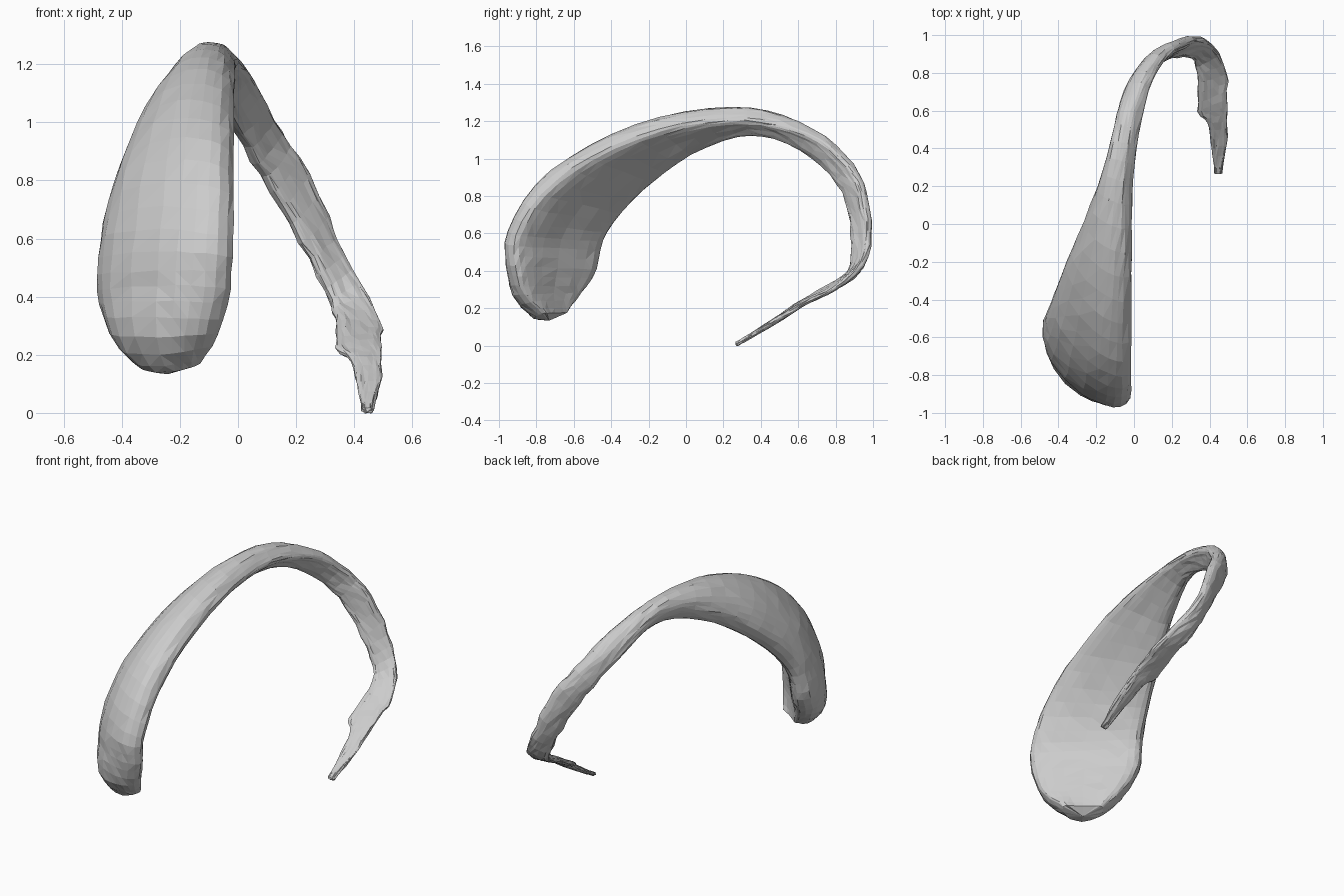
import bpy, bmesh, math, random
from mathutils import Vector

if "Cube" in bpy.data.objects:
    bpy.data.objects.remove(bpy.data.objects["Cube"])

random.seed(4)
SIDES, STEPS = 24, 3

# Stations along the arch: outer edge xyz, inner edge xyz, half thickness
STATIONS = [
    (-.14, -.78, .165, -.32, -.65, .17, .05),
    (-.085, -.89, .27, -.41, -.58, .28, .085),
    (-.05, -.935, .43, -.45, -.50, .41, .09),
    (-.04, -.93, .60, -.44, -.46, .57, .09),
    (-.035, -.79, .83, -.40, -.36, .73, .09),
    (-.035, -.52, 1.03, -.33, -.18, .90, .085),
    (-.03, -.15, 1.18, -.24, .03, 1.045, .075),
    (-.025, .22, 1.235, -.14, .28, 1.14, .065),
    (.01, .5, 1.205, -.08, .48, 1.125, .058),
    (.065, .73, 1.11, -.03, .68, 1.01, .045),
    (.14, .88, .97, .06, .82, .86, .04),
    (.24, .95, .82, .15, .88, .71, .032),
    (.335, .985, .60, .25, .89, .53, .028),
    (.42, .94, .44, .32, .87, .38, .024),
    (.495, .80, .31, .335, .75, .31, .018),
    (.49, .67, .25, .34, .60, .225, .016),
    (.492, .55, .18, .39, .54, .18, .016),
    (.488, .42, .1, .412, .42, .1, .014),
    (.465, .27, .01, .425, .27, .01, .01),
]


def spline(a, b, c, d, t):
    """Catmull-Rom value between b and c."""
    return .5 * (2*b + (c-a)*t + (2*a-5*b+4*c-d)*t*t + (3*b-a-3*c+d)*t**3)


def resample(rows):
    out = []
    for i in range(len(rows) - 1):
        quad = [rows[max(0, min(len(rows)-1, i+k))] for k in (-1, 0, 1, 2)]
        for s in range(STEPS):
            out.append([spline(*v, s / STEPS) for v in zip(*quad)])
    return out + [list(rows[-1])]


def rounded(v, power):
    return math.copysign(abs(v) ** power, v)


rows = resample(STATIONS)
mids = [(Vector(r[:3]) + Vector(r[3:6])) / 2 for r in rows]
bm = bmesh.new()
rings = []
for i, r in enumerate(rows):
    half = (Vector(r[:3]) - Vector(r[3:6])) / 2
    tangent = mids[min(i+1, len(mids)-1)] - mids[max(i-1, 0)]
    normal = half.cross(tangent).normalized()
    # the thin tail has a slightly ragged width and is nearly flat
    tail = i > 27
    rag = random.uniform(-.08, .08) if tail else 0
    dome = .3 if tail else .9 - .02 * i
    ring = []
    for k in range(SIDES):
        a = math.tau * k / SIDES
        u, v = rounded(math.cos(a), .7), rounded(math.sin(a), .7)
        # domed outer face, gently hollow inner face
        bow = (1 - u*u) * r[6] * dome * (.8 + .2 * v)
        p = mids[i] + half * u * (1.02 + rag) + normal * (v * r[6] + bow)
        p += Vector([random.uniform(-.003, .003) for _ in range(3)])
        ring.append(bm.verts.new(p))
    rings.append(ring)

# Skin between rings, with domed fans at the ends
for A, B in zip(rings, rings[1:]):
    for k in range(SIDES):
        j = (k + 1) % SIDES
        bm.faces.new((A[k], A[j], B[j], B[k]))
for ring, before, push in ((rings[0], mids[1], .03), (rings[-1], mids[-2], .008)):
    centre = sum((v.co for v in ring), Vector()) / SIDES
    tip = bm.verts.new(centre + (centre - before).normalized() * push)
    for k in range(SIDES):
        bm.faces.new((ring[k], ring[(k+1) % SIDES], tip))
bmesh.ops.recalc_face_normals(bm, faces=bm.faces)
bmesh.ops.triangulate(bm, faces=bm.faces)

mesh = bpy.data.meshes.new("curved_arch")
bm.to_mesh(mesh)
bm.free()
arch = bpy.data.objects.new("curved_arch", mesh)
bpy.context.collection.objects.link(arch)
